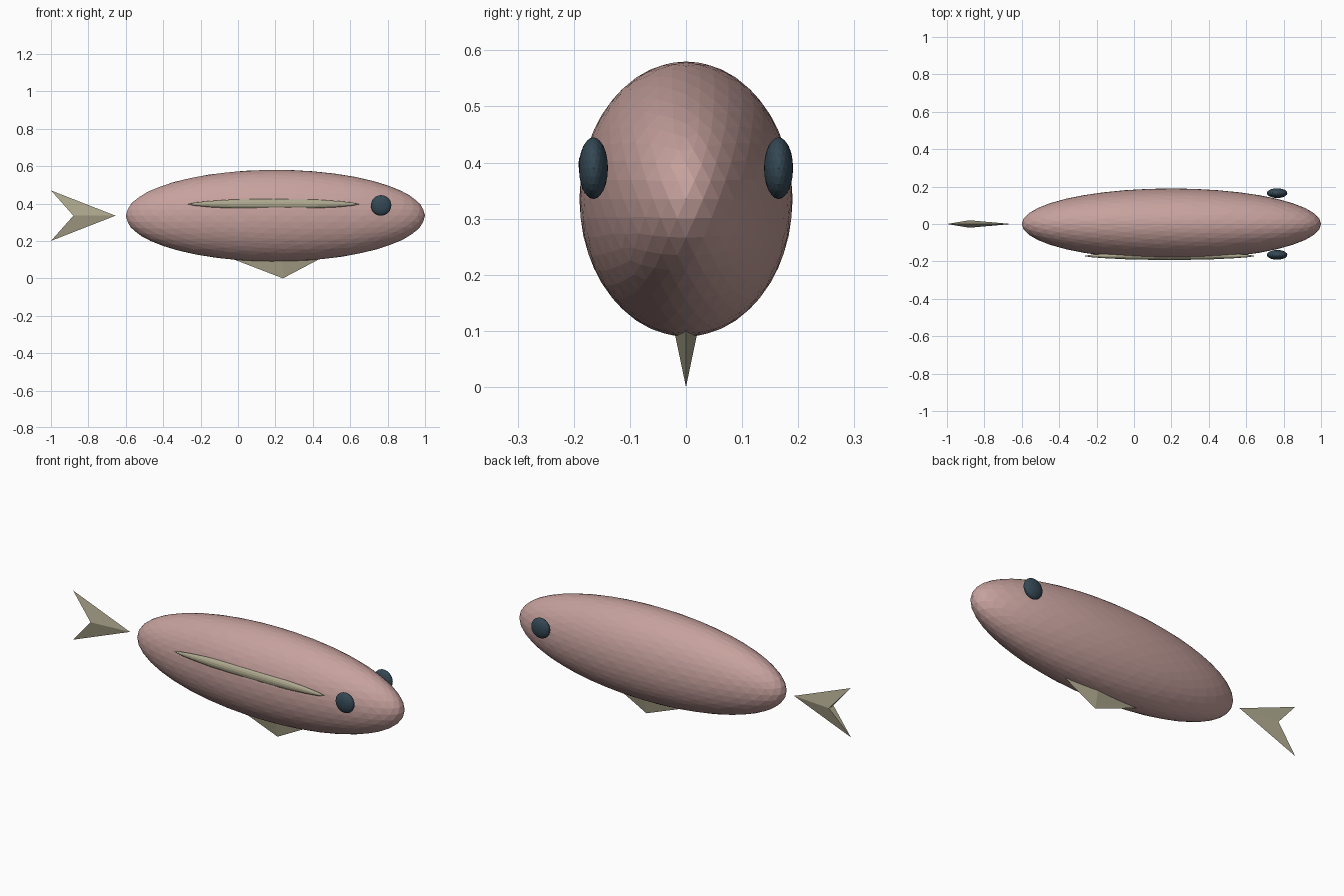
import bpy, bmesh, math
from mathutils import Vector

cube = bpy.data.objects.get("Cube")
if cube:
    bpy.data.objects.remove(cube, do_unlink=True)


def material(name, rgb):
    m = bpy.data.materials.new(name)
    m.use_nodes = True
    m.diffuse_color = (*rgb, 1)
    m.node_tree.nodes["Principled BSDF"].inputs["Base Color"].default_value = (*rgb, 1)
    return m


pink = material("dusty pink", (0.57, 0.36, 0.34))
sand = material("sand", (0.42, 0.39, 0.27))
slate = material("dark slate", (0.035, 0.065, 0.09))


def add_object(name, bm, mat, location=(0, 0, 0)):
    bmesh.ops.recalc_face_normals(bm, faces=bm.faces)
    mesh = bpy.data.meshes.new(name)
    bm.to_mesh(mesh)
    bm.free()
    mesh.materials.append(mat)
    obj = bpy.data.objects.new(name, mesh)
    obj.location = location
    bpy.context.collection.objects.link(obj)
    return obj


def ellipsoid(name, location, radii, detail, mat):
    bm = bmesh.new()
    bmesh.ops.create_icosphere(bm, subdivisions=detail, radius=1)
    bmesh.ops.scale(bm, vec=radii, verts=bm.verts)
    return add_object(name, bm, mat, location)


def solid_fin(name, points, faces, mat):
    bm = bmesh.new()
    verts = [bm.verts.new(p) for p in points]
    for f in faces:
        bm.faces.new([verts[i] for i in f])
    return add_object(name, bm, mat)


# Body and eyes
ellipsoid("body", (0.2, 0, 0.335), (0.8, 0.19, 0.245), 4, pink)
for side, label in ((-1, "front"), (1, "back")):
    ellipsoid(label + "_eye", (0.765, side * 0.165, 0.39), (0.055, 0.026, 0.055), 3, slate)

# Slim side fin, a spindle half sunk into the front flank
bm = bmesh.new()
sides = 16
profile = [(-0.92, 0.3), (-0.75, 0.58), (-0.5, 0.85), (-0.25, 0.96), (0, 1),
           (0.25, 0.96), (0.5, 0.85), (0.75, 0.58), (0.92, 0.3)]
rings = []
for t, r in profile:
    angles = [math.tau * i / sides for i in range(sides)]
    rings.append([bm.verts.new((t * 0.46, r * 0.021 * math.cos(a), r * 0.028 * math.sin(a)))
                  for a in angles])
for a, b in zip(rings, rings[1:]):
    for i in range(sides):
        j = (i + 1) % sides
        bm.faces.new((a[i], a[j], b[j], b[i]))
for ring, x in ((rings[0], -0.46), (rings[-1], 0.46)):
    tip = bm.verts.new((x, 0, 0))
    for i in range(sides):
        bm.faces.new((ring[i], ring[(i + 1) % sides], tip))
add_object("side_fin", bm, sand, (0.19, -0.171, 0.397))

# Forked tail: tip, upper and lower points, and a thick notch
solid_fin("tail_fin",
          [(-0.655, 0, 0.335), (-1, 0, 0.47), (-1, 0, 0.2),
           (-0.88, -0.02, 0.335), (-0.88, 0.02, 0.335)],
          [(0, 1, 3), (0, 3, 2), (0, 4, 1), (0, 2, 4), (1, 4, 3), (2, 3, 4)], sand)

# Belly fin: inverted pyramid on a diamond
solid_fin("belly_fin",
          [(-0.02, 0, 0.1), (0.24, -0.021, 0.1), (0.43, 0, 0.1),
           (0.24, 0.021, 0.1), (0.24, 0, 0)],
          [(0, 1, 2, 3), (0, 1, 4), (1, 2, 4), (2, 3, 4), (3, 0, 4)], sand)
